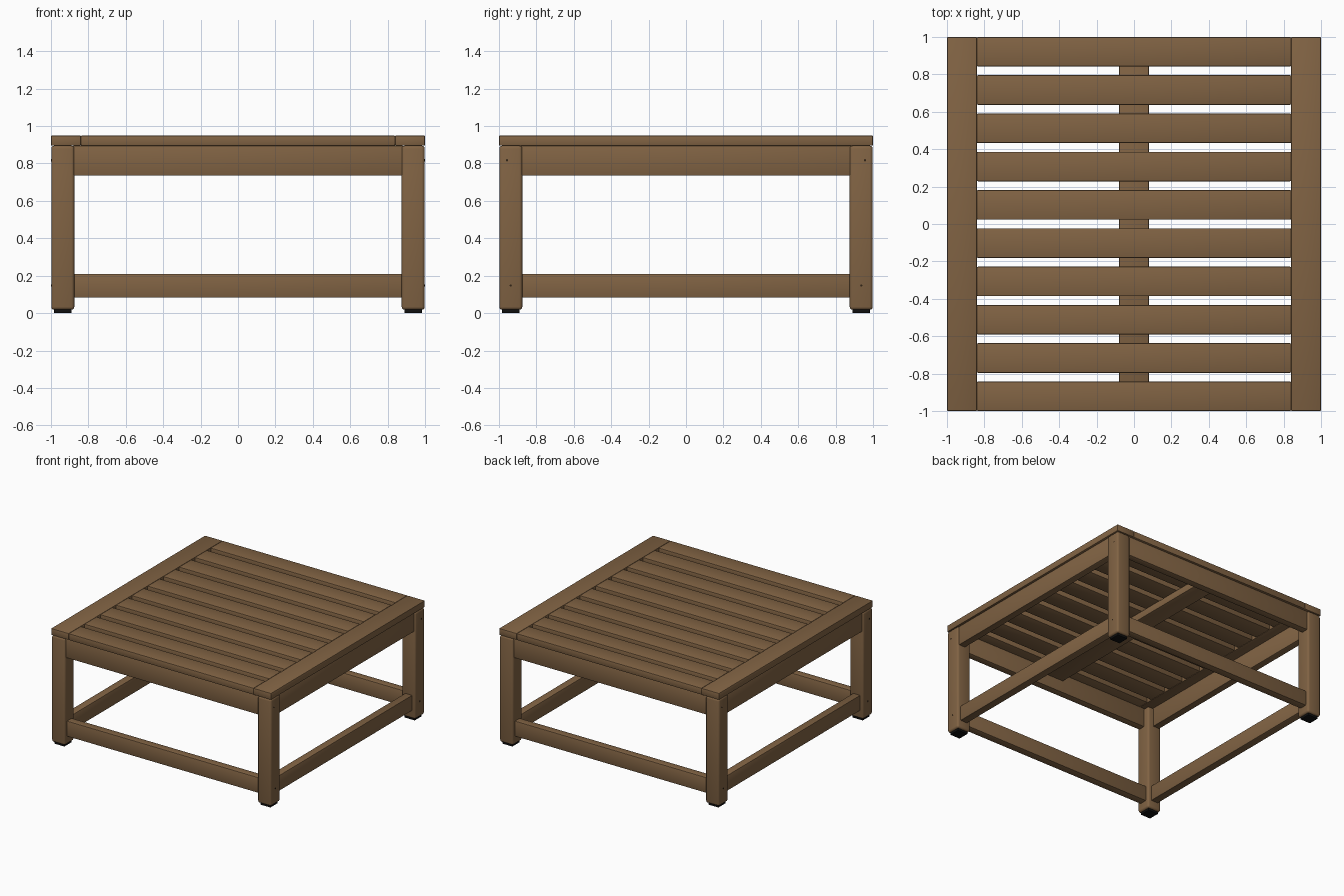
import bpy
import math

cube = bpy.data.objects.get("Cube")
if cube:
    bpy.data.objects.remove(cube, do_unlink=True)


def material(name, colour):
    mat = bpy.data.materials.new(name)
    mat.use_nodes = True
    mat.diffuse_color = (*colour, 1)
    bsdf = mat.node_tree.nodes["Principled BSDF"]
    bsdf.inputs["Base Color"].default_value = (*colour, 1)
    bsdf.inputs["Roughness"].default_value = 0.7
    return mat


WOOD = material("brown wood", (0.22, 0.125, 0.057))
BLACK = material("black rubber", (0.005, 0.005, 0.005))
DARK = material("dark screw hole", (0.03, 0.017, 0.008))


def bar(name, x, y, z, mat=WOOD, bevel=0.006, segments=2):
    """Box spanning the (low, high) ranges, with rounded edges."""
    spans = (x, y, z)
    bpy.ops.mesh.primitive_cube_add(size=1, location=[(a + b) / 2 for a, b in spans])
    ob = bpy.context.object
    ob.name = name
    ob.scale = [b - a for a, b in spans]
    bpy.ops.object.transform_apply(location=False, rotation=False, scale=True)
    ob.data.materials.append(mat)
    if bevel:
        mod = ob.modifiers.new("rounded edges", "BEVEL")
        mod.width = bevel
        mod.segments = segments
        bpy.ops.object.modifier_apply(modifier=mod.name)
        bpy.ops.object.shade_smooth_by_angle(angle=math.radians(35))
    return ob


def side(s, near, far):
    """Range from near to far, mirrored when s is negative."""
    return tuple(sorted((s * near, s * far)))


TOP, UNDER = 0.95, 0.895
LEG = 0.875      # inner face of the legs
BOARD = 0.84     # inner edge of the side boards

# Legs with rubber feet and screw holes
for sx, lr in ((1, "left"), (-1, "right")):
    for sy, fb in ((-1, "front"), (1, "back")):
        tag = f"{fb}_{lr}"
        bar(f"{tag}_leg", side(sx, LEG, 0.998), side(sy, LEG, 0.998),
            (0.018, UNDER), bevel=0.016, segments=3)
        bar(f"{tag}_foot", side(sx, 0.89, 0.983), side(sy, 0.89, 0.983),
            (0, 0.02), BLACK, bevel=0.003)
        for y, z in ((0.937, 0.147), (0.957, 0.817)):
            bpy.ops.mesh.primitive_cylinder_add(
                vertices=10, radius=0.006, depth=0.004,
                location=(sx * 0.997, sy * y, z), rotation=(0, math.pi / 2, 0))
            hole = bpy.context.object
            hole.name = f"{tag}_screw_hole"
            hole.data.materials.append(DARK)

# Aprons under the top and stretchers near the floor
for s, fb, lr in ((1, "back", "left"), (-1, "front", "right")):
    along = (-LEG - 0.01, LEG + 0.01)
    for part, near, far, z in (("apron", 0.925, 0.985, (0.735, UNDER)),
                               ("stretcher", 0.905, 0.97, (0.083, 0.21))):
        bar(f"{fb}_{part}", along, side(s, near, far), z)
        bar(f"{lr}_{part}", side(s, near, far), along, z)
    # Wide boards closing both ends of the slats
    bar(f"{lr}_top_board", side(s, BOARD, 1), (-1, 1), (UNDER, TOP))

# Ten slats across the top
SLATS, WIDTH = 10, 0.158
pitch = (2 - WIDTH) / (SLATS - 1)
for i in range(SLATS):
    y = -1 + i * pitch
    bar(f"slat_{i + 1}", (-BOARD, BOARD), (y, y + WIDTH), (UNDER, TOP))

# Middle support below the slats
bar("middle_support", (-0.08, 0.08), (-0.93, 0.93), (0.835, UNDER))
